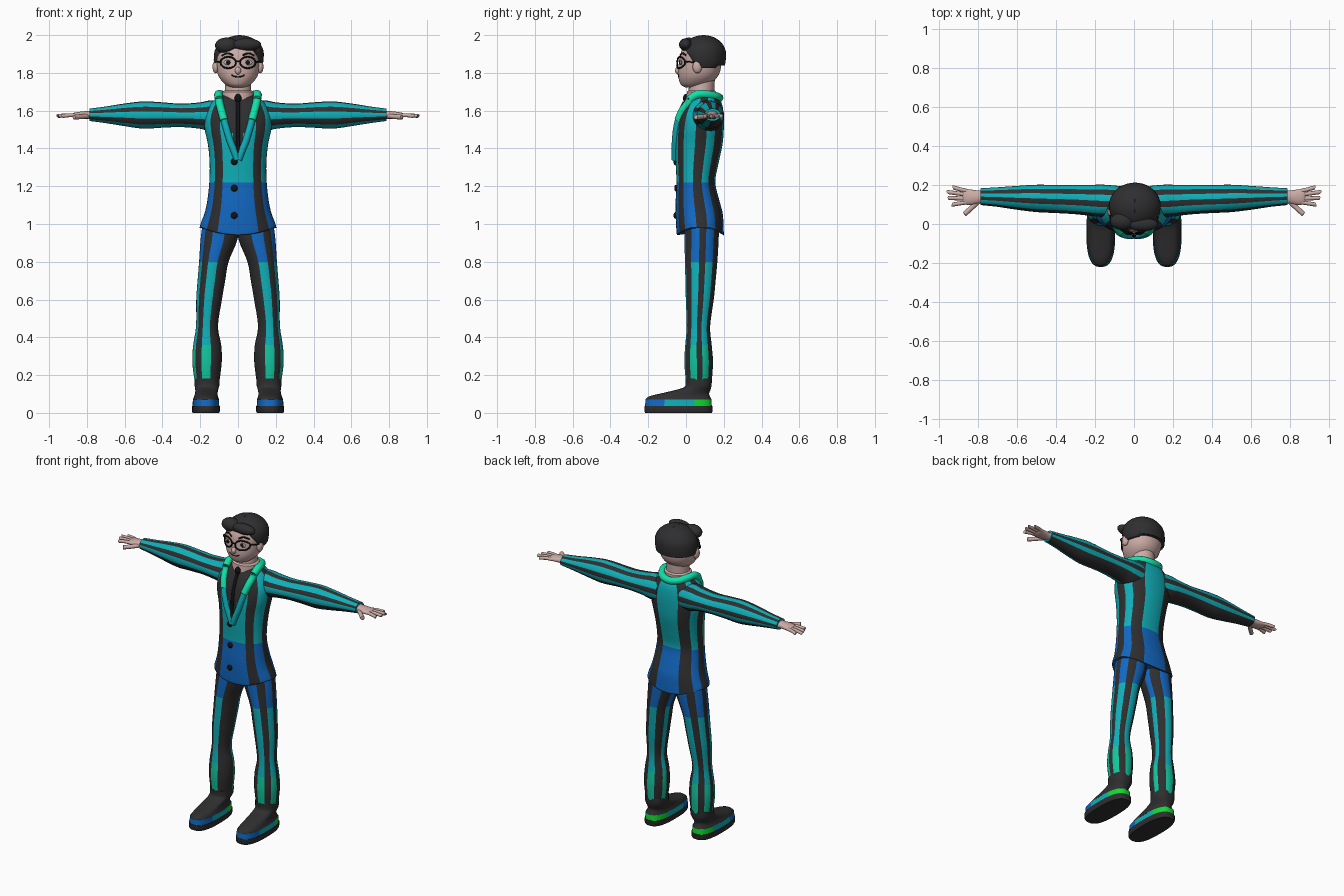
import bpy, bmesh, math
from mathutils import Vector
from mathutils.bvhtree import BVHTree

if "Cube" in bpy.data.objects:
    bpy.data.objects.remove(bpy.data.objects["Cube"])

COLORS = [("charcoal", (.028, .028, .03)), ("black", (.006, .006, .007)), ("teal", (.005, .43, .48)),
          ("blue", (.006, .14, .55)), ("green", (.006, .56, .34)), ("mint", (.006, .75, .40)),
          ("lime", (.006, .70, .03)), ("skin", (.60, .41, .38)), ("eye_grey", (.45, .42, .42))]
CHAR, BLACK, TEAL, BLUE, GREEN, MINT, LIME, SKIN, EYE = range(9)
MATS = []
for n, c in COLORS:
    m = bpy.data.materials.new(n)
    m.diffuse_color = (*c, 1)
    m.use_nodes = True
    m.node_tree.nodes["Principled BSDF"].inputs["Base Color"].default_value = m.diffuse_color
    MATS.append(m)


def smooth(pts, steps=4):
    """Catmull-Rom interpolation through tuples."""
    out = []
    for i in range(len(pts) - 1):
        p = [pts[max(0, min(len(pts) - 1, i + k))] for k in (-1, 0, 1, 2)]
        for j in range(steps):
            t = j / steps
            out.append(tuple(.5 * (2 * b + (c - a) * t + (2 * a - 5 * b + 4 * c - d) * t * t
                                   + (3 * b - a - 3 * c + d) * t ** 3) for a, b, c, d in zip(*p)))
    return out + [tuple(pts[-1])]


def finish(ob, angle=50):
    bpy.ops.object.select_all(action='DESELECT')
    ob.select_set(True)
    bpy.context.view_layer.objects.active = ob
    bpy.ops.object.shade_smooth_by_angle(angle=math.radians(angle))
    return ob


def from_bmesh(name, bm, mats=None, angle=50):
    bmesh.ops.recalc_face_normals(bm, faces=bm.faces[:])
    me = bpy.data.meshes.new(name)
    bm.to_mesh(me)
    bm.free()
    for m in (MATS if mats is None else [MATS[mats]]):
        me.materials.append(m)
    ob = bpy.data.objects.new(name, me)
    bpy.context.collection.objects.link(ob)
    return finish(ob, angle)


def loft(name, keys, rule, axis='z', s=1, steps=4, e=1, seg=48, warp=None, angle=50):
    """Oval rings (cx, cy, cz, ra, rb). Angle 0 faces front; 90 is outward (z axis) or up (x axis)."""
    bm = bmesh.new()
    rings = []
    for cx, cy, cz, ra, rb in smooth(keys, steps):
        ring = []
        for i in range(seg):
            a = 2 * math.pi * i / seg
            u, v = math.sin(a), -math.cos(a)
            u, v = math.copysign(abs(u) ** e, u), math.copysign(abs(v) ** e, v)
            p = Vector((cx + ra * u, cy + rb * v, cz)) if axis == 'z' else Vector((cx, cy + ra * v, cz + rb * u))
            if warp:
                warp(p)
            ring.append(bm.verts.new((p.x * s, p.y, p.z)))
        rings.append(ring)
    for lo, hi in zip(rings, rings[1:]):
        for i in range(seg):
            j = (i + 1) % seg
            f = bm.faces.new((lo[i], lo[j], hi[j], hi[i]))
            f.material_index = rule((i + .5) * 360 / seg, f.calc_center_median())
    for r in (rings[0], rings[-1]):
        f = bm.faces.new(r)
        f.material_index = rule(200, f.calc_center_median())
    return from_bmesh(name, bm, angle=angle)


def tube(name, pts, r, mat, cyclic=False, steps=5, taper=1):
    """Round bar along a smooth path."""
    cu = bpy.data.curves.new(name, 'CURVE')
    cu.dimensions, cu.bevel_depth, cu.bevel_resolution, cu.use_fill_caps = '3D', r, 3, True
    path = smooth(pts, steps)
    sp = cu.splines.new('POLY')
    sp.points.add(len(path) - 1)
    for i, (q, p) in enumerate(zip(sp.points, path)):
        q.co, q.radius = (*p, 1), 1
        if taper < 1:
            q.radius = taper if i == len(path) - 1 else 1
    sp.use_cyclic_u = cyclic
    cu.materials.append(MATS[mat])
    ob = bpy.data.objects.new(name, cu)
    bpy.context.collection.objects.link(ob)
    bpy.ops.object.select_all(action='DESELECT')
    ob.select_set(True)
    bpy.context.view_layer.objects.active = ob
    bpy.ops.object.convert(target='MESH')
    return finish(bpy.context.object)


def ball(name, c, r, mat, warp=None, seg=24):
    bm = bmesh.new()
    bmesh.ops.create_uvsphere(bm, u_segments=seg, v_segments=seg // 2, radius=1)
    for v in bm.verts:
        v.co = Vector([c[k] + v.co[k] * r[k] for k in range(3)])
        if warp:
            warp(v.co)
    return from_bmesh(name, bm, mat)


def front_of(ob):
    """Function giving the front surface y at (x, z)."""
    tree = BVHTree.FromPolygons([v.co for v in ob.data.vertices], [p.vertices for p in ob.data.polygons])

    def hit(x, z):
        loc = tree.ray_cast(Vector((x, -2, z)), Vector((0, 1, 0)))[0]
        return loc.y if loc else 0
    return hit


def inside(a, spans):
    return any(lo < a < hi for lo, hi in spans)


def solid(mat):
    return lambda a, p: mat


# jacket body
def torso_rule(a, p):
    if p.y < .06 and p.z > 1.34 and abs(p.x) < (p.z - 1.34) * .29:
        return CHAR
    if p.z < .948 + .04 * math.sin(math.radians(a)) ** 2:
        return CHAR
    if inside(min(a, 360 - a), ((30, 52.5), (82.5, 105), (127.5, 157.5))):
        return CHAR
    return BLUE if p.z < 1.22 else TEAL


def hem(p):
    p.z += .04 * min(1, abs(p.x) / .19) ** 2 * max(0, min(1, (1.06 - p.z) / .1))


torso_keys = [(.94, .203, -.045, .20), (.955, .20, -.05, .20), (1.05, .178, -.055, .195), (1.12, .163, -.055, .178),
              (1.22, .152, -.05, .155), (1.32, .150, -.055, .172), (1.42, .159, -.058, .193),
              (1.5, .176, -.055, .2), (1.57, .176, -.042, .2), (1.63, .15, -.015, .192),
              (1.67, .11, .01, .172), (1.685, .085, .03, .15)]
jacket = loft("jacket", [(0, (a + b) / 2, z, r, (b - a) / 2) for z, r, a, b in torso_keys],
              torso_rule, e=.9, warp=hem)
chest = front_of(jacket)

# neck, shirt collar and tie
loft("neck", [(0, .08, 1.62, .088, .085), (0, .082, 1.70, .084, .077), (0, .082, 1.708, .07, .068),
              (0, .085, 1.77, .066, .068)], solid(SKIN), steps=1, angle=30)
ball("tie_knot", (0, .0, 1.665), (.018, .016, .024), BLACK)
tube("tie", [(0, chest(0, z) - .002, z) for z in (1.645, 1.55, 1.45, 1.36)], .01, BLACK)

# collar and lapels
half = [(.058, .158, 1.675), (.092, .11, 1.685), (.103, .06, 1.685), (.1, .02, 1.66)]
tube("collar", [(-x, y, z) for x, y, z in half[::-1]] + [(0, .175, 1.668)] + half, .023, MINT)
for s, side in ((1, "left"), (-1, "right")):
    line = [(s * x, chest(s * x, z) - .001, z) for x, z in
            ((.098, 1.64), (.088, 1.60), (.074, 1.55), (.06, 1.5), (.042, 1.44), (.022, 1.39), (.003, 1.34))]
    tube("collar_front_" + side, [(s * .1, .02, 1.66)] + line[:3], .022, MINT)
    tube("lapel_" + side, line[2:], .019, TEAL)

# buttons
for i, z in enumerate((1.33, 1.19, 1.045)):
    ball("button_%d" % (i + 1), (-.02, chest(-.02, z) - .003, z), (.018, .009, .018), BLACK, seg=16)


# limbs and shoes
def leg_rule(a, p):
    if not (inside(a, ((0, 22.5), (52.5, 82.5), (105, 135), (165, 202.5), (240, 262.5))) or a > 345):
        return CHAR
    return BLUE if p.z > .8 else GREEN if p.z < .36 else TEAL


def arm_rule(a, p):
    return TEAL if inside((a + 15) % 360, ((0, 30), (52.5, 82.5), (105, 127.5), (150, 180),
                                           (202.5, 225), (300, 330))) else CHAR


def band_rule(a, p):
    return BLUE if p.y < -.115 else TEAL if p.y < .05 else LIME


leg_keys = [(.095, .085, 1.0, .092, .09), (.1, .083, .92, .098, .09), (.128, .08, .8, .078, .086),
            (.141, .077, .7, .073, .08), (.153, .073, .6, .068, .074), (.164, .066, .46, .058, .062),
            (.163, .066, .36, .074, .07), (.164, .067, .27, .078, .076), (.164, .068, .17, .066, .069)]
arm_keys = [(.08, .115, 1.57, .08, .085), (.15, .118, 1.572, .083, .082), (.2, .12, 1.574, .081, .07),
            (.3, .125, 1.575, .075, .062), (.4, .128, 1.577, .072, .067), (.5, .131, 1.577, .07, .072),
            (.6, .134, 1.578, .061, .06), (.7, .138, 1.578, .05, .044), (.785, .14, 1.578, .043, .033)]
fingers = [(.168, .928, .186), (.150, .955, .163), (.130, .95, .133), (.112, .932, .100)]
for s, side in ((1, "left"), (-1, "right")):
    loft("trouser_leg_" + side, leg_keys, leg_rule, s=s)
    loft("sleeve_" + side, arm_keys, arm_rule, axis='x', s=s)
    # hand
    loft("palm_" + side, [(.77, .14, 1.577, .034, .024), (.8, .138, 1.577, .034, .021), (.84, .137, 1.576, .04, .018),
                          (.868, .139, 1.575, .038, .014), (.878, .139, 1.575, .03, .008)],
         solid(SKIN), axis='x', s=s, seg=20)
    for i, (y0, x1, y1) in enumerate(fingers):
        tube("finger_%s_%d" % (side, i + 1), [(s * .85, y0, 1.575), (s * (.85 + x1) / 2, (y0 + y1) / 2, 1.576),
             (s * (x1 - .006), y1, 1.572), (s * x1, y1, 1.571)], .0105, SKIN, steps=2, taper=.4)
    tube("thumb_" + side, [(s * .795, .118, 1.572), (s * .83, .085, 1.568), (s * .862, .056, 1.566),
         (s * .87, .05, 1.566)], .013, SKIN, steps=2, taper=.4)
    # shoe: sole, coloured band, upper and ankle
    loft("shoe_sole_" + side, [(.17, -.04, 0, .07, .176), (.17, -.04, .008, .074, .18), (.17, -.04, .036, .074, .18)],
         solid(CHAR), s=s, steps=1, e=.75, angle=30)
    loft("shoe_band_" + side, [(.17, -.04, .034, .071, .177), (.17, -.04, .072, .069, .174)],
         band_rule, s=s, steps=1, e=.75, angle=30, seg=96)
    loft("shoe_upper_" + side, [(.17, -.04, .07, .07, .176), (.169, -.035, .087, .063, .162),
         (.168, -.008, .102, .06, .13), (.166, .03, .118, .06, .098), (.165, .06, .134, .063, .073),
         (.164, .067, .15, .066, .069), (.164, .067, .182, .066, .07)], solid(CHAR), s=s, steps=2, e=.85)

# head
head_keys = [(1.722, .03, 0, .09), (1.735, .062, -.025, .115), (1.765, .092, -.038, .155), (1.8, .109, -.042, .178),
             (1.85, .116, -.038, .188), (1.9, .116, -.03, .188), (1.94, .1, -.008, .17), (1.975, .05, .03, .12)]
head = loft("head", [(0, (a + b) / 2, z, r, (b - a) / 2) for z, r, a, b in head_keys], solid(SKIN), e=.95)
face = front_of(head)
ball("nose", (0, -.042, 1.812), (.016, .016, .02), SKIN)


# hair with a raised hairline at the front
def hairline(p):
    dz = p.z - 1.9
    if dz < 0:
        p.z = 1.9 + dz * 2
    t = max(0, min(1, (.075 - p.y) / .09))
    p.z = max(p.z, 1.838 + .092 * t * t * (3 - 2 * t) - .012 * (p.x > .09))
    p.x += .1 * (p.z - 1.9) * (p.x < 0)


ball("hair", (.005, .092, 1.9), (.132, .12, .1), CHAR, warp=hairline, seg=40)
ball("hair_fringe", (.045, -.002, 1.95), (.078, .035, .033), CHAR)
ball("hair_sweep", (-.06, .015, 1.945), (.062, .045, .042), CHAR)

# glasses, eyes, brows, ears
for s, side in ((1, "left"), (-1, "right")):
    cx, cz = s * .052, 1.855
    rim = []
    for i in range(25):
        a = 2 * math.pi * i / 24
        x, z = cx + .041 * math.cos(a), cz + .03 * math.sin(a)
        rim.append((x, face(x, z) - .009, z))
    tube("glasses_rim_" + side, rim, .0045, BLACK, steps=1)
    tube("glasses_arm_" + side, [(s * .094, face(s * .094, 1.86) - .009, 1.86), (s * .119, .02, 1.858),
                                 (s * .12, .06, 1.855)], .004, BLACK)
    ball("eye_" + side, (cx, face(cx, cz), cz), (.024, .006, .014), EYE, seg=16)
    ball("pupil_" + side, (cx, face(cx, cz) - .004, cz), (.012, .004, .012), BLACK, seg=16)
    tube("brow_" + side, [(s * x, face(s * x, z), z) for x, z in ((.025, 1.893), (.055, 1.904), (.085, 1.892))],
         .005, BLACK)
    ball("ear_" + side, (s * .118, .06, 1.832), (.017, .025, .034), SKIN)
tube("glasses_bridge", [(-.012, face(0, 1.86) - .01, 1.858), (0, face(0, 1.86) - .012, 1.863),
                        (.012, face(0, 1.86) - .01, 1.858)], .004, BLACK)
tube("mouth", [(x, face(x, z) + .001, z) for x, z in ((-.034, 1.789), (-.015, 1.78), (.015, 1.78), (.034, 1.789))],
     .0035, BLACK)
